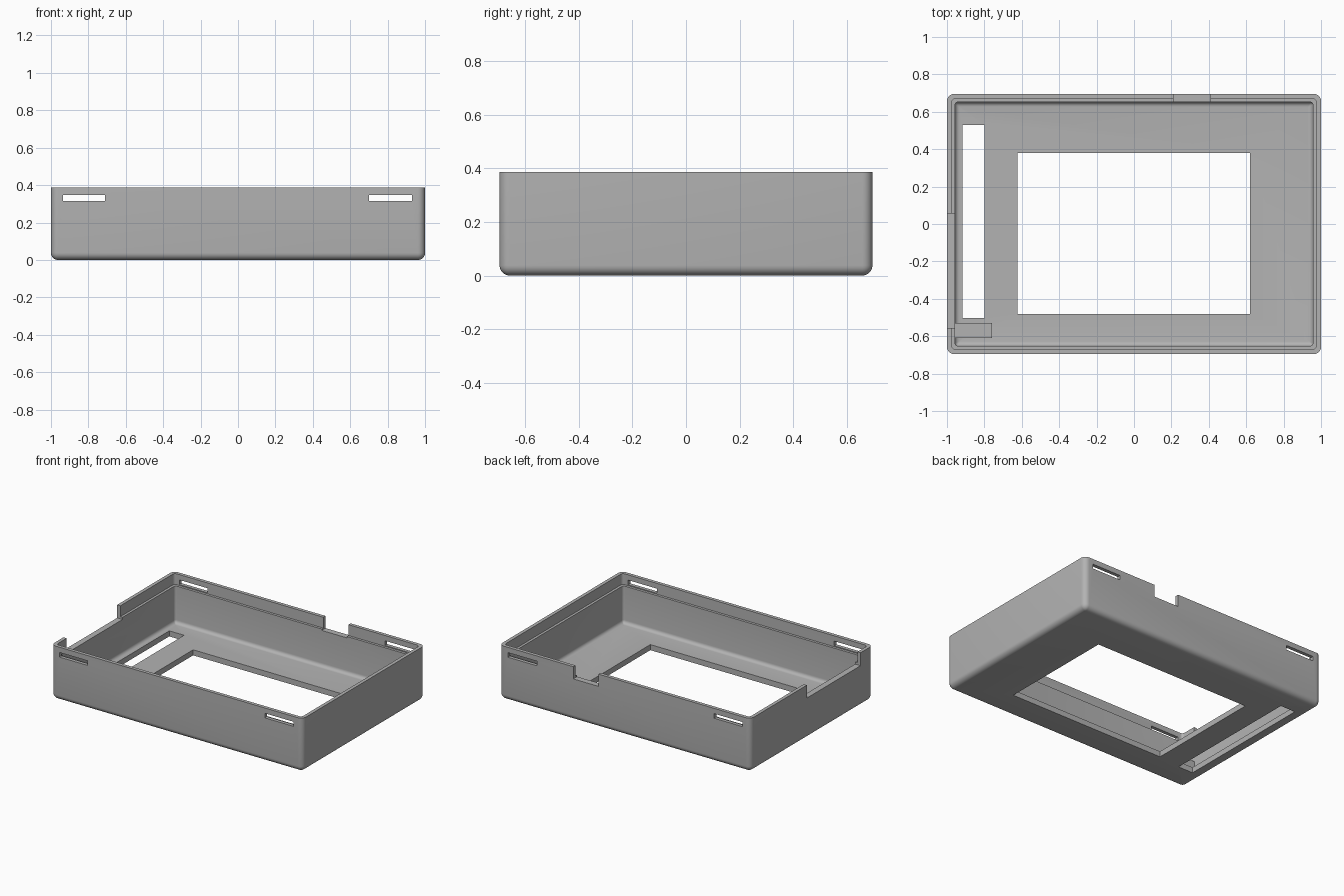
import bpy, bmesh, math

if "Cube" in bpy.data.objects:
    bpy.data.objects.remove(bpy.data.objects["Cube"])

grey = bpy.data.materials.new("plain grey plastic")
grey.use_nodes = True
colour = (0.45, 0.45, 0.45, 1)
grey.diffuse_color = colour
grey.node_tree.nodes["Principled BSDF"].inputs["Base Color"].default_value = colour

HX, HY, TOP = 1.0, 0.695, 0.386
FLOOR, LEDGE = 0.04, 0.308
ROUND, FILLET = 0.038, 0.025


def ring(bm, inset, radius, z, steps=6):
    """Rounded rectangle of vertices, inset from the outer outline."""
    verts = []
    for corner, (sx, sy) in enumerate([(1, 1), (-1, 1), (-1, -1), (1, -1)]):
        cx, cy = sx * (HX - inset - radius), sy * (HY - inset - radius)
        for i in range(steps + 1):
            a = math.pi / 2 * (corner + i / steps)
            verts.append(bm.verts.new((cx + radius * math.cos(a), cy + radius * math.sin(a), z)))
    return verts


def make_object(name, bm):
    mesh = bpy.data.meshes.new(name)
    bmesh.ops.recalc_face_normals(bm, faces=bm.faces[:])
    bm.to_mesh(mesh)
    bm.free()
    mesh.materials.append(grey)
    obj = bpy.data.objects.new(name, mesh)
    bpy.context.collection.objects.link(obj)
    return obj


def box(name, x0, x1, y0, y1, z0, z1):
    bm = bmesh.new()
    bmesh.ops.create_cube(bm, size=1)
    for v in bm.verts:
        v.co = (x1 if v.co.x > 0 else x0, y1 if v.co.y > 0 else y0, z1 if v.co.z > 0 else z0)
    return make_object(name, bm)


# Tray section: outer base round, rim, lid ledge, inner wall, inner fillet
section = []
for i in range(7):
    t = math.pi / 2 * i / 6
    r = max(ROUND * math.sin(t), 0.002)
    section.append((ROUND - r, r, ROUND * (1 - math.cos(t))))
section += [(0, ROUND, TOP), (0.025, 0.02, TOP), (0.025, 0.02, LEDGE), (0.043, 0.016, LEDGE)]
for i in range(6):
    t = math.pi / 2 * i / 5
    section.append((0.043 + FILLET * (1 - math.cos(t)), 0.016 - 0.012 * i / 5,
                    FLOOR + FILLET * (1 - math.sin(t))))

bm = bmesh.new()
rings = [ring(bm, *s) for s in section]
for a, b in zip(rings, rings[1:]):
    n = len(a)
    for i in range(n):
        j = (i + 1) % n
        bm.faces.new((a[i], a[j], b[j], b[i]))
bm.faces.new(rings[0])
bm.faces.new(rings[-1])
tray = make_object("case_tray", bm)

# Openings in the floor and walls
cutters = [
    box("screen_opening_cutter", -0.623, 0.62, -0.48, 0.38, -0.1, 0.1),
    box("side_opening_cutter", -0.918, -0.8, -0.503, 0.53, -0.1, 0.1),
    box("side_notch_cutter", -1.1, -0.94, -0.555, 0.055, 0.293, 0.5),
    box("back_notch_cutter", 0.21, 0.41, 0.64, 0.8, 0.298, 0.5),
]
for x0, x1 in ((-0.935, -0.71), (0.70, 0.93)):
    cutters.append(box("clip_slot_cutter", x0, x1, -0.8, 0.8, 0.315, 0.348))

for cutter in cutters:
    cutter.hide_render = True
    mod = tray.modifiers.new(cutter.name, "BOOLEAN")
    mod.operation = "DIFFERENCE"
    mod.solver = "EXACT"
    mod.object = cutter

# Bake the cuts and drop the cutters
graph = bpy.context.evaluated_depsgraph_get()
cut_mesh = bpy.data.meshes.new_from_object(tray.evaluated_get(graph))
tray.modifiers.clear()
tray.data = cut_mesh
for cutter in cutters:
    bpy.data.objects.remove(cutter)

# Small support block in the front corner
box("corner_block", -0.965, -0.76, -0.61, -0.53, FLOOR - 0.01, 0.11)

# Smooth the rounded edges only
bpy.ops.object.select_all(action="DESELECT")
tray.select_set(True)
bpy.context.view_layer.objects.active = tray
bpy.ops.object.shade_smooth_by_angle(angle=math.radians(35))
